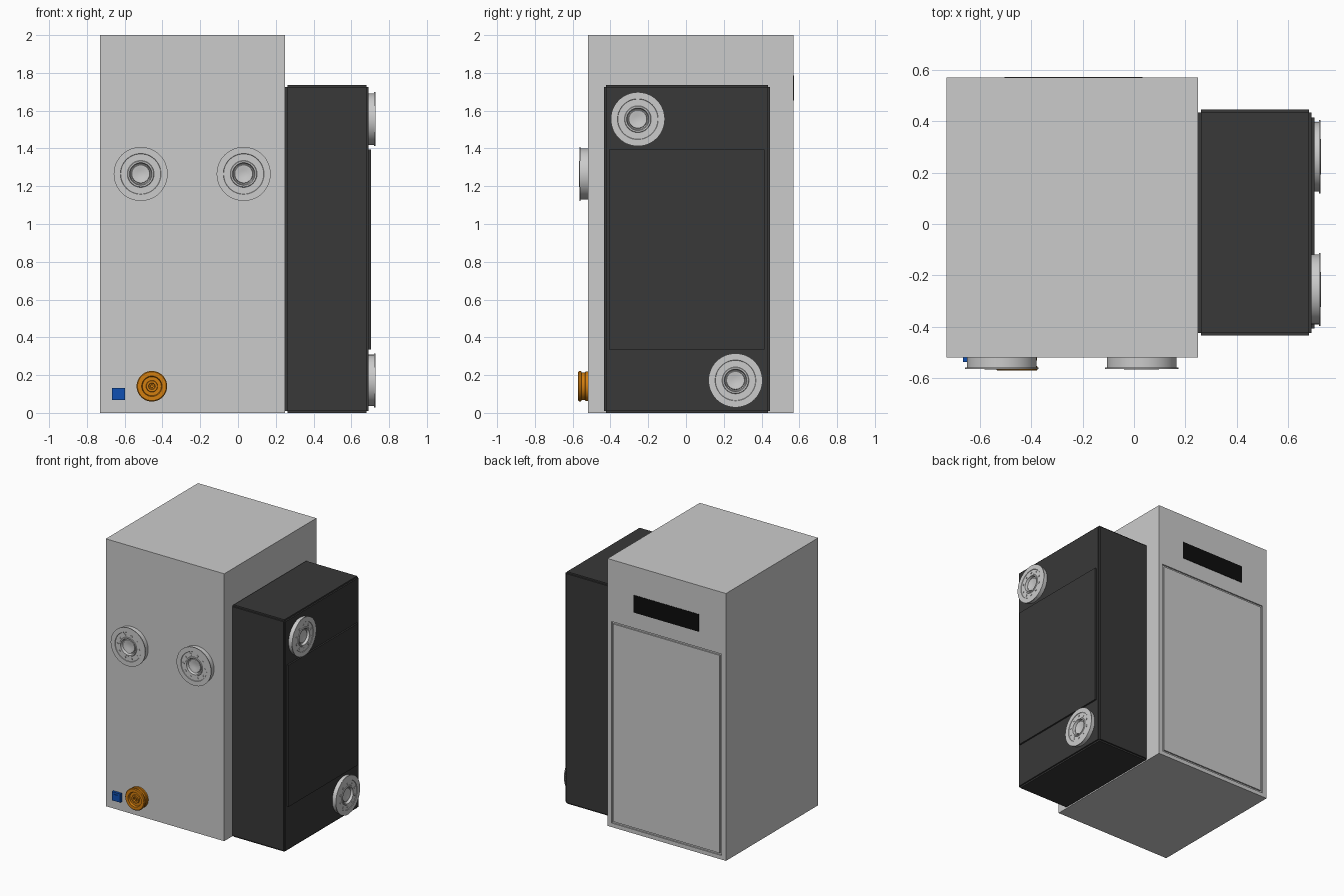
import bpy, bmesh, math
from mathutils import Matrix, Vector

if "Cube" in bpy.data.objects:
    bpy.data.objects.remove(bpy.data.objects["Cube"])


def material(name, rgb):
    m = bpy.data.materials.new(name)
    m.diffuse_color = (*rgb, 1)
    m.use_nodes = True
    m.node_tree.nodes["Principled BSDF"].inputs["Base Color"].default_value = m.diffuse_color
    return m


DARK = material("dark_grey", (0.04, 0.04, 0.04))
BLACK = material("black", (0.004, 0.004, 0.004))
ORANGE = material("orange", (0.65, 0.21, 0.005))
BLUE = material("blue", (0.005, 0.08, 0.45))


def finish(name, bm, mat=None):
    bmesh.ops.recalc_face_normals(bm, faces=bm.faces)
    me = bpy.data.meshes.new(name)
    bm.to_mesh(me)
    bm.free()
    ob = bpy.data.objects.new(name, me)
    bpy.context.collection.objects.link(ob)
    if mat:
        me.materials.append(mat)
    return ob


def add_box(bm, lo, hi):
    lo, hi = Vector(lo), Vector(hi)
    m = Matrix.Translation((lo + hi) / 2) @ Matrix.Diagonal((*(hi - lo), 1))
    bmesh.ops.create_cube(bm, size=1, matrix=m)


def boxes(name, spans, mat=None):
    bm = bmesh.new()
    for lo, hi in spans:
        add_box(bm, lo, hi)
    return finish(name, bm, mat)


def lathe(name, profile, place, mat=None, bolts=0, steps=48):
    """Spin (radius, height) points about local z; optional ring of bolt heads."""
    bm = bmesh.new()
    vs = [bm.verts.new((r, 0, h)) for r, h in profile]
    es = [bm.edges.new(p) for p in zip(vs, vs[1:])]
    bmesh.ops.spin(bm, geom=vs + es, cent=(0, 0, 0), axis=(0, 0, 1),
                   angle=math.tau, steps=steps)
    bmesh.ops.remove_doubles(bm, verts=bm.verts, dist=1e-5)
    for i in range(bolts):
        a = math.tau * i / bolts
        m = Matrix.Translation((0.088 * math.cos(a), 0.088 * math.sin(a), 0.042))
        bmesh.ops.create_cone(bm, cap_ends=True, segments=10, radius1=0.008,
                              radius2=0.008, depth=0.006, matrix=m)
    ob = finish(name, bm, mat)
    ob.matrix_world = place
    bpy.ops.object.select_all(action='DESELECT')
    ob.select_set(True)
    bpy.context.view_layer.objects.active = ob
    bpy.ops.object.shade_smooth_by_angle(angle=math.radians(30))
    return ob


# Main cabinet
X0, X1, Y0, Y1 = -0.73, 0.25, -0.52, 0.57
cabinet = boxes("main_cabinet", [((X0, Y0, 0), (X1, Y1, 2))])

# Thin groove outlining the rear door
px0, px1, pz0, pz1, w, d = -0.692, 0.217, 0.03, 1.537, 0.014, 0.01
bm = bmesh.new()
outer = [(px0, pz0), (px1, pz0), (px1, pz1), (px0, pz1)]
inner = [(px0 + w, pz0 + w), (px1 - w, pz0 + w), (px1 - w, pz1 - w), (px0 + w, pz1 - w)]
ring = [[bm.verts.new((x, y, z)) for x, z in loop]
        for loop, y in ((outer, Y1 - d), (outer, Y1 + 0.02), (inner, Y1 + 0.02), (inner, Y1 - d))]
for k in range(4):
    a, b = ring[k], ring[(k + 1) % 4]
    for i in range(4):
        j = (i + 1) % 4
        bm.faces.new((a[i], a[j], b[j], b[i]))
cutter = finish("door_groove_cutter", bm)
cutter.hide_render = True
mod = cabinet.modifiers.new("door_groove", 'BOOLEAN')
mod.operation, mod.solver, mod.object = 'DIFFERENCE', 'EXACT', cutter
bpy.context.view_layer.objects.active = cabinet
bpy.ops.object.modifier_apply(modifier=mod.name)
bpy.data.objects.remove(cutter)

# Rear vent slot
boxes("rear_vent", [((-0.505, Y1 - 0.01, 1.655), (0.033, Y1 + 0.003, 1.785))], BLACK)

# Side housing: three crossing blocks leave a small notch along every edge
lo, hi, n = Vector((0.25, -0.435, 0.0)), Vector((0.692, 0.445, 1.735)), 0.011
spans = []
for axis in range(3):
    inset = Vector((n, n, n))
    inset[axis] = 0
    spans.append((lo + inset, hi - inset))
boxes("side_housing", spans, DARK)
boxes("side_access_panel", [((0.68, -0.407, 0.335), (0.704, 0.415, 1.395))], DARK)

# Flanged ports on the front and the side housing
FLANGE = [(0, 0), (0.136, 0), (0.136, 0.039), (0.143, 0.039), (0.143, 0.045), (0.108, 0.045),
          (0.106, 0.042), (0.071, 0.042), (0.068, 0.046), (0.06, 0.046), (0.055, 0.028),
          (0.05, 0.026), (0.047, 0.034), (0.036, 0.033), (0.02, 0.029), (0, 0.028)]
FRONT = Matrix.Rotation(math.pi / 2, 4, 'X')
SIDE = Matrix.Rotation(math.pi / 2, 4, 'Y')
for side, x in (("left", -0.515), ("right", 0.03)):
    lathe("front_port_" + side, FLANGE,
          Matrix.Translation((x, Y0, 1.265)) @ FRONT, bolts=10)
for level, y, z in (("upper", -0.255, 1.555), ("lower", 0.262, 0.172)):
    lathe("side_port_" + level, FLANGE,
          Matrix.Translation((0.682, y, z)) @ SIDE, bolts=10)

# Orange round connector
PLUG = [(0, 0), (0.078, 0), (0.078, 0.012), (0.074, 0.015), (0.074, 0.032), (0.081, 0.036),
        (0.081, 0.046), (0.076, 0.051), (0.054, 0.051), (0.05, 0.036), (0.031, 0.036),
        (0.029, 0.046), (0.018, 0.046), (0.015, 0.036), (0.009, 0.036), (0.008, 0.044), (0, 0.044)]
lathe("orange_connector", PLUG, Matrix.Translation((-0.456, Y0, 0.141)) @ FRONT, ORANGE)

# Blue square socket with a raised centre
boxes("blue_socket", [((-0.667, Y0 - 0.018, 0.068), (-0.598, Y0 + 0.01, 0.133)),
                      ((-0.65, Y0 - 0.022, 0.083), (-0.615, Y0, 0.118))], BLUE)
